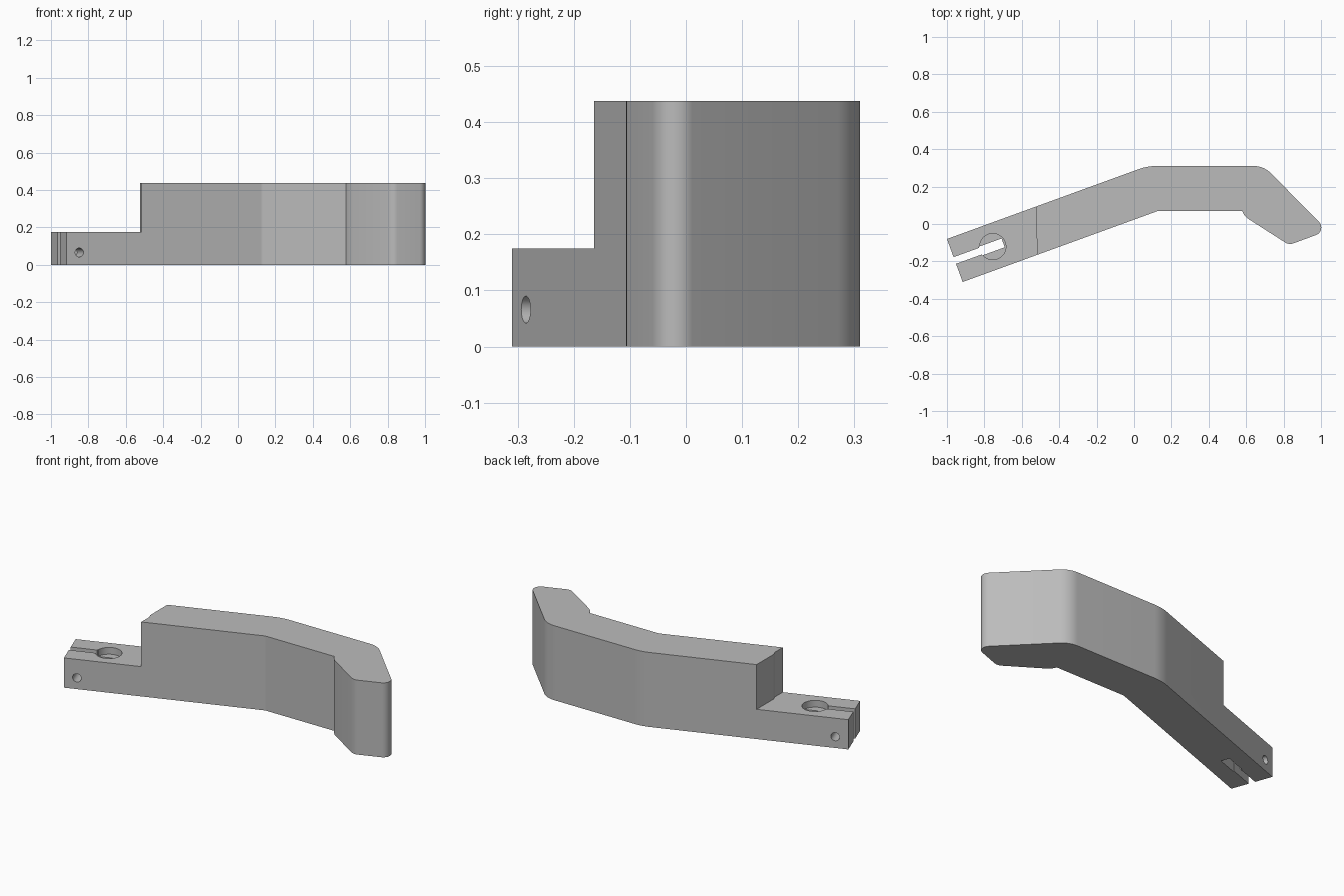
import bpy, bmesh, math
from mathutils import Vector, Matrix

cube = bpy.data.objects.get("Cube")
if cube:
    bpy.data.objects.remove(cube, do_unlink=True)

grey = bpy.data.materials.new("plain grey")
grey.use_nodes = True
grey.diffuse_color = (0.5, 0.5, 0.5, 1)
grey.node_tree.nodes["Principled BSDF"].inputs["Base Color"].default_value = (0.5, 0.5, 0.5, 1)


def rounded(corners, steps=10):
    """Outline from (x, y, radius) corners, with arcs where radius > 0."""
    out = []
    for i, (x, y, r) in enumerate(corners):
        p = Vector((x, y))
        if r == 0:
            out.append(p)
            continue
        a = (Vector(corners[i - 1][:2]) - p).normalized()
        b = (Vector(corners[(i + 1) % len(corners)][:2]) - p).normalized()
        half = a.angle(b) / 2
        centre = p + (a + b).normalized() * (r / math.sin(half))
        start = p + a * (r / math.tan(half)) - centre
        end = p + b * (r / math.tan(half)) - centre
        sweep = start.angle_signed(end)
        for k in range(steps + 1):
            out.append(centre + Matrix.Rotation(-sweep * k / steps, 2) @ start)
    return out


def prism(name, outline, z0, z1):
    bm = bmesh.new()
    face = bm.faces.new([bm.verts.new((p[0], p[1], z0)) for p in outline])
    top = bmesh.ops.extrude_face_region(bm, geom=[face])["geom"]
    bmesh.ops.translate(bm, vec=(0, 0, z1 - z0),
                        verts=[g for g in top if isinstance(g, bmesh.types.BMVert)])
    bmesh.ops.recalc_face_normals(bm, faces=bm.faces)
    mesh = bpy.data.meshes.new(name)
    bm.to_mesh(mesh)
    bm.free()
    mesh.materials.append(grey)
    obj = bpy.data.objects.new(name, mesh)
    bpy.context.collection.objects.link(obj)
    return obj


def circle(r, n=48):
    return [(r * math.cos(2 * math.pi * k / n), r * math.sin(2 * math.pi * k / n)) for k in range(n)]


def box(u0, u1, w):
    return [(u0, -w / 2), (u1, -w / 2), (u1, w / 2), (u0, w / 2)]


# Bent lever body, full height
lever = prism("lever_body", rounded([
    (-1.0, -0.08, 0), (-0.916, -0.31, 0), (0.128, 0.07, 0.04),
    (0.578, 0.07, 0), (0.589, 0.049, 0), (0.612, 0.027, 0),
    (0.829, -0.112, 0.05), (1.036, -0.036, 0.043),
    (0.694, 0.31, 0.13), (0.071, 0.31, 0.28)]), 0, 0.438)

# Frame along the straight arm, starting at the middle of its end
arm = Matrix.Translation((-0.958, -0.195, 0)) @ Matrix.Rotation(math.radians(20), 4, 'Z')

# Low step at the clamp end
step = prism("step_cutter", [(-1.3, 0.5), (-1.3, -0.6), (-0.515, -0.6),
                             (-0.515, -0.09), (-0.525, -0.065), (-0.525, 0.5)], 0.175, 1)
# Narrow clamp slot, wider pocket and shallow round recess
slot = prism("slot_cutter", box(-0.2, 0.2, 0.038), -0.1, 0.3)
pocket = prism("pocket_cutter", box(0.146, 0.275, 0.05), -0.1, 0.3)
recess = prism("recess_cutter", circle(0.07), 0.135, 0.3)
# Cross hole for the clamping screw
hole = prism("screw_hole_cutter", circle(0.024, 32), -0.4, 0.4)

slot.matrix_world = pocket.matrix_world = arm
recess.matrix_world = arm @ Matrix.Translation((0.216, 0, 0))
hole.matrix_world = (arm @ Matrix.Translation((0.072, 0, 0.066))
                     @ Matrix.Rotation(math.pi / 2, 4, 'X'))

bpy.context.view_layer.objects.active = lever
for cutter in (step, slot, pocket, recess, hole):
    cutter.hide_render = True
    mod = lever.modifiers.new(cutter.name, 'BOOLEAN')
    mod.operation = 'DIFFERENCE'
    mod.solver = 'EXACT'
    mod.object = cutter
    bpy.context.view_layer.update()
    bpy.ops.object.modifier_apply(modifier=mod.name)
    bpy.data.objects.remove(cutter, do_unlink=True)

bpy.ops.object.select_all(action='DESELECT')
lever.select_set(True)
bpy.ops.object.shade_smooth_by_angle(angle=math.radians(20))
